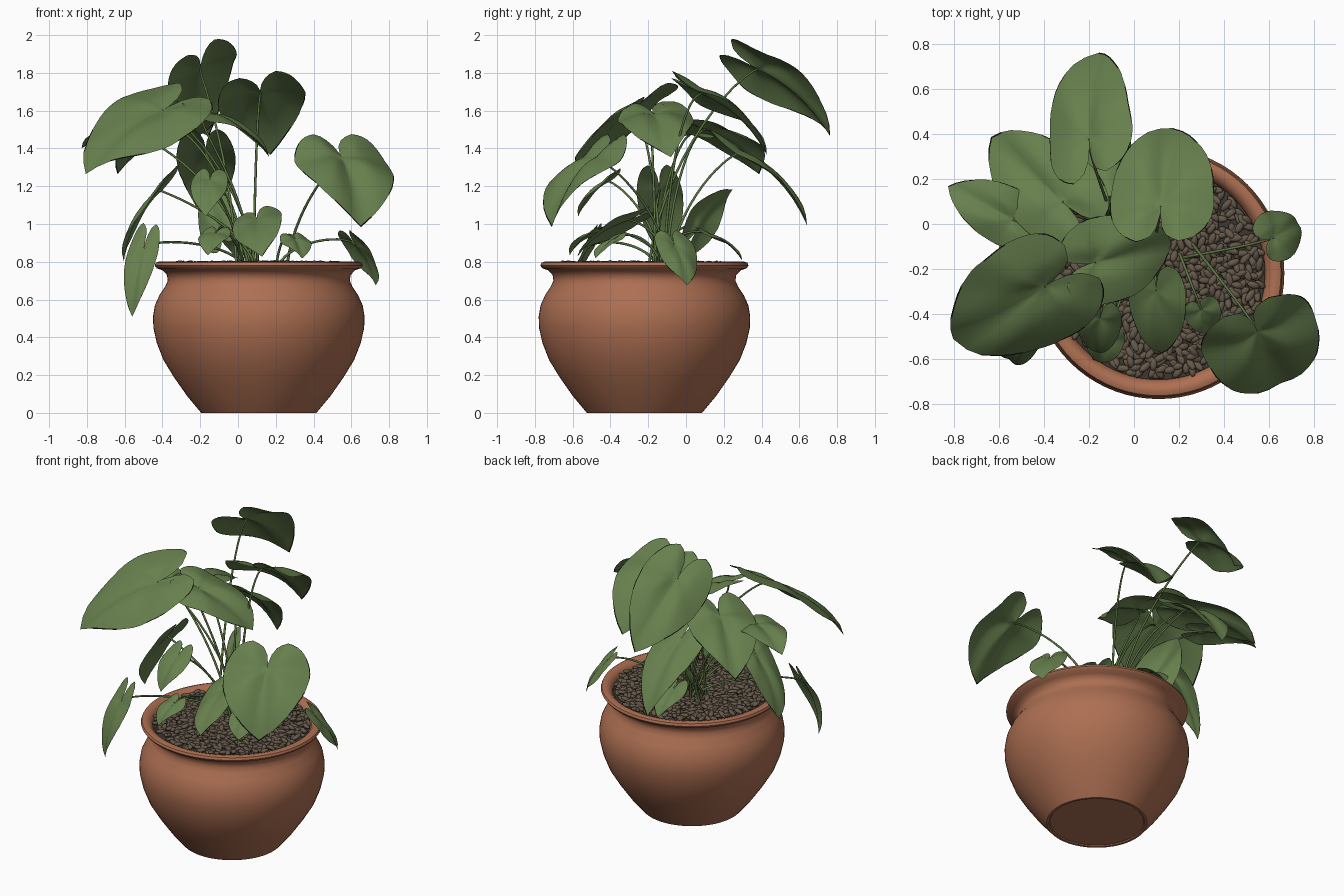
import bpy, bmesh, math, random
from mathutils import Vector, Matrix

random.seed(4)
cube = bpy.data.objects.get("Cube")
if cube:
    bpy.data.objects.remove(cube, do_unlink=True)

CENTRE = Vector((0.11, -0.22, 0))
UP = Vector((0, 0, 1))


def material(name, r, g, b):
    mat = bpy.data.materials.new(name)
    mat.use_nodes = True
    mat.diffuse_color = (r, g, b, 1)
    shader = mat.node_tree.nodes["Principled BSDF"]
    shader.inputs["Base Color"].default_value = (r, g, b, 1)
    shader.inputs["Roughness"].default_value = 0.8
    return mat


terracotta = material("terracotta", 0.42, 0.16, 0.085)
leaf_green = material("leaf green", 0.135, 0.215, 0.075)
leaf_edge = material("dark leaf edge", 0.008, 0.01, 0.005)
stem_green = material("stem green", 0.11, 0.18, 0.055)
pebble_brown = material("pebble brown", 0.13, 0.098, 0.068)
soil_brown = material("soil brown", 0.05, 0.038, 0.028)


def add_object(name, bm, *mats):
    mesh = bpy.data.meshes.new(name)
    for face in bm.faces:
        face.smooth = True
    bm.to_mesh(mesh)
    bm.free()
    for mat in mats:
        mesh.materials.append(mat)
    obj = bpy.data.objects.new(name, mesh)
    bpy.context.collection.objects.link(obj)
    return obj


def lathe(name, profile, mat, steps=72):
    bm = bmesh.new()
    verts = [bm.verts.new(CENTRE + Vector((r, 0, z))) for r, z in profile]
    edges = [bm.edges.new(pair) for pair in zip(verts, verts[1:])]
    bmesh.ops.spin(bm, geom=verts + edges, cent=CENTRE, axis=UP,
                   angle=math.tau, steps=steps)
    bmesh.ops.remove_doubles(bm, verts=bm.verts, dist=0.0005)
    bmesh.ops.recalc_face_normals(bm, faces=bm.faces)
    obj = add_object(name, bm, mat)
    bpy.ops.object.select_all(action="DESELECT")
    obj.select_set(True)
    bpy.context.view_layer.objects.active = obj
    bpy.ops.object.shade_smooth_by_angle(angle=math.radians(40))


# Round-bellied pot with a rolled rim, and the soil inside it
lathe("pot", [
    (0, 0.006), (0.285, 0.006), (0.29, 0), (0.305, 0), (0.315, 0.012),
    (0.38, 0.09), (0.45, 0.19), (0.505, 0.28), (0.54, 0.37), (0.558, 0.45),
    (0.56, 0.51), (0.55, 0.57), (0.525, 0.625), (0.495, 0.67), (0.482, 0.7),
    (0.486, 0.73), (0.51, 0.755), (0.54, 0.765), (0.551, 0.78),
    (0.545, 0.795), (0.525, 0.802), (0.5, 0.795), (0.482, 0.775),
    (0.472, 0.74), (0.465, 0.68)], terracotta)
lathe("soil", [(0, 0.765), (0.474, 0.765)], soil_brown)

# Elongated pebbles laid in a sunflower spiral
bm = bmesh.new()
COUNT = 750
for i in range(COUNT):
    radius = 0.46 * math.sqrt((i + 0.5) / COUNT)
    angle = i * math.pi * (3 - math.sqrt(5)) + random.uniform(-0.05, 0.05)
    spot = CENTRE + Vector((radius * math.cos(angle), radius * math.sin(angle),
                            random.uniform(0.772, 0.792)))
    turn = Matrix.Rotation(random.uniform(0, math.tau), 4, "Z") \
        @ Matrix.Rotation(random.uniform(-0.5, 0.5), 4, "Y")
    size = Matrix.Diagonal((random.uniform(0.026, 0.036), 0.016, 0.012, 1))
    bmesh.ops.create_icosphere(bm, subdivisions=2, radius=1,
                               matrix=Matrix.Translation(spot) @ turn @ size)
add_object("pebbles", bm, pebble_brown)

# Heart outline as radius by angle away from the tip, in degrees
HEART = [(0, 1), (12, 0.88), (25, 0.77), (45, 0.66), (70, 0.57), (100, 0.53),
         (130, 0.5), (150, 0.45), (168, 0.3), (180, 0.08)]
RINGS = [0.14, 0.28, 0.42, 0.56, 0.7, 0.85, 0.98, 1]


def heart_radius(degrees):
    for (a, ra), (b, rb) in zip(HEART, HEART[1:]):
        if degrees <= b:
            return ra + (rb - ra) * (degrees - a) / (b - a)


def add_leaf(name, base, tip, width, roll):
    """Heart blade with an arched midrib, drooping sides and withered edges."""
    axis = tip - base
    length = axis.length
    axis.normalize()
    level = axis.cross(UP).normalized()
    side = level * math.cos(roll) + level.cross(axis) * math.sin(roll)
    normal = side.cross(axis)
    phase = random.uniform(0, math.tau)
    bm = bmesh.new()
    steps = 48
    centre = bm.verts.new(base)
    previous = None
    for ring in RINGS:
        row = []
        for i in range(steps + 1):
            degrees = -180 + 360 * i / steps
            angle = math.radians(degrees)
            r = heart_radius(abs(degrees)) * ring
            along, across = r * math.cos(angle), r * math.sin(angle) / 0.56
            arch = (0.35 if along > 0 else 0.2) * length * along * (1 - along)
            droop = 0.1 * width * across ** 2
            crease = 0.06 * width * min(abs(across) * 3, 1)
            wave = 0.05 * width * r * math.sin(4 * angle + phase)
            row.append(bm.verts.new(
                base + axis * along * length + side * across * width / 2
                + normal * (arch + crease - droop + wave)))
        for i in range(steps):
            if previous:
                face = bm.faces.new((previous[i], row[i], row[i + 1], previous[i + 1]))
                withered = math.sin(i * 0.9 + phase) > 0.1
                face.material_index = int(ring == 1 and withered)
            else:
                bm.faces.new((centre, row[i], row[i + 1]))
        previous = row
    add_object(name, bm, leaf_green, leaf_edge)


def add_stem(name, root, base, tip):
    """Thin stalk that rises from the soil and bends over into the leaf."""
    rise = max(base.z - root.z, 0.25)
    pull = (tip - base).normalized()
    first = root.lerp(base, 0.15)
    first.z = root.z + rise * 0.6
    last = base - Vector((pull.x, pull.y, 0)) * 0.12
    last.z = base.z + (0.06 if base.z < 1 else -0.02)
    curve = bpy.data.curves.new(name, "CURVE")
    curve.dimensions = "3D"
    curve.bevel_depth = 0.0075
    curve.bevel_resolution = 2
    spline = curve.splines.new("BEZIER")
    spline.resolution_u = 14
    spline.bezier_points.add(1)
    start, end = spline.bezier_points
    start.co, start.handle_left, start.handle_right = root, root - UP * 0.05, first
    end.co, end.handle_left, end.handle_right = base, last, base + pull * 0.05
    end.radius = 0.7
    curve.materials.append(stem_green)
    bpy.context.collection.objects.link(bpy.data.objects.new(name, curve))


# Leaves: stalk joint, tip, width, sideways roll
upper_leaves = [
    ((-0.2, 0.38, 1.82), (-0.16, 0.77, 1.47), 0.44, 0.6),
    ((0.12, 0.08, 1.69), (0.17, 0.44, 1.38), 0.48, 0.2),
    ((-0.32, 0.1, 1.5), (-0.64, 0.39, 1.27), 0.42, 0),
    ((-0.4, -0.28, 1.6), (-0.8, -0.5, 1.25), 0.56, 0.42),
    ((0.55, -0.48, 1.35), (0.66, -0.73, 1.0), 0.54, 0),
    ((-0.17, 0.29, 1.38), (-0.16, 0.65, 1.0), 0.32, 0),
    ((-0.54, 0.02, 1.47), (-0.83, 0.17, 1.41), 0.27, 0),
    ((-0.17, -0.17, 1.58), (0.17, -0.08, 1.36), 0.4, -0.15),
]
lower_leaves = [
    ((0.1, -0.3, 1.02), (0.13, -0.57, 0.82), 0.28, -0.35),
    ((-0.15, -0.42, 1.23), (-0.17, -0.57, 1.04), 0.2, 0),
    ((-0.42, -0.14, 1.18), (-0.6, -0.12, 0.8), 0.25, 0),
    ((-0.5, -0.52, 0.87), (-0.56, -0.6, 0.51), 0.17, 0.3),
    ((-0.12, -0.5, 0.95), (-0.16, -0.62, 0.84), 0.17, 0),
    ((0.62, -0.06, 0.89), (0.72, 0, 0.67), 0.24, 0),
    ((-0.1, 0.06, 0.97), (-0.14, 0.25, 1.18), 0.26, 0.9),
    ((0, 0.13, 0.94), (0, 0.3, 0.81), 0.18, 0),
    ((0.3, -0.38, 0.92), (0.34, -0.48, 0.82), 0.17, 0),
]
for number, (joint, tip, width, roll) in enumerate(upper_leaves + lower_leaves, 1):
    joint, tip = Vector(joint), Vector(tip)
    lean = 0.2 if joint.x > 0.2 else 0.05
    root = Vector((lean + random.uniform(-0.06, 0.06),
                   -0.14 + random.uniform(-0.06, 0.06), 0.77))
    add_leaf(f"leaf_{number}", joint, tip, width, roll)
    add_stem(f"stem_{number}", root, joint, tip)
